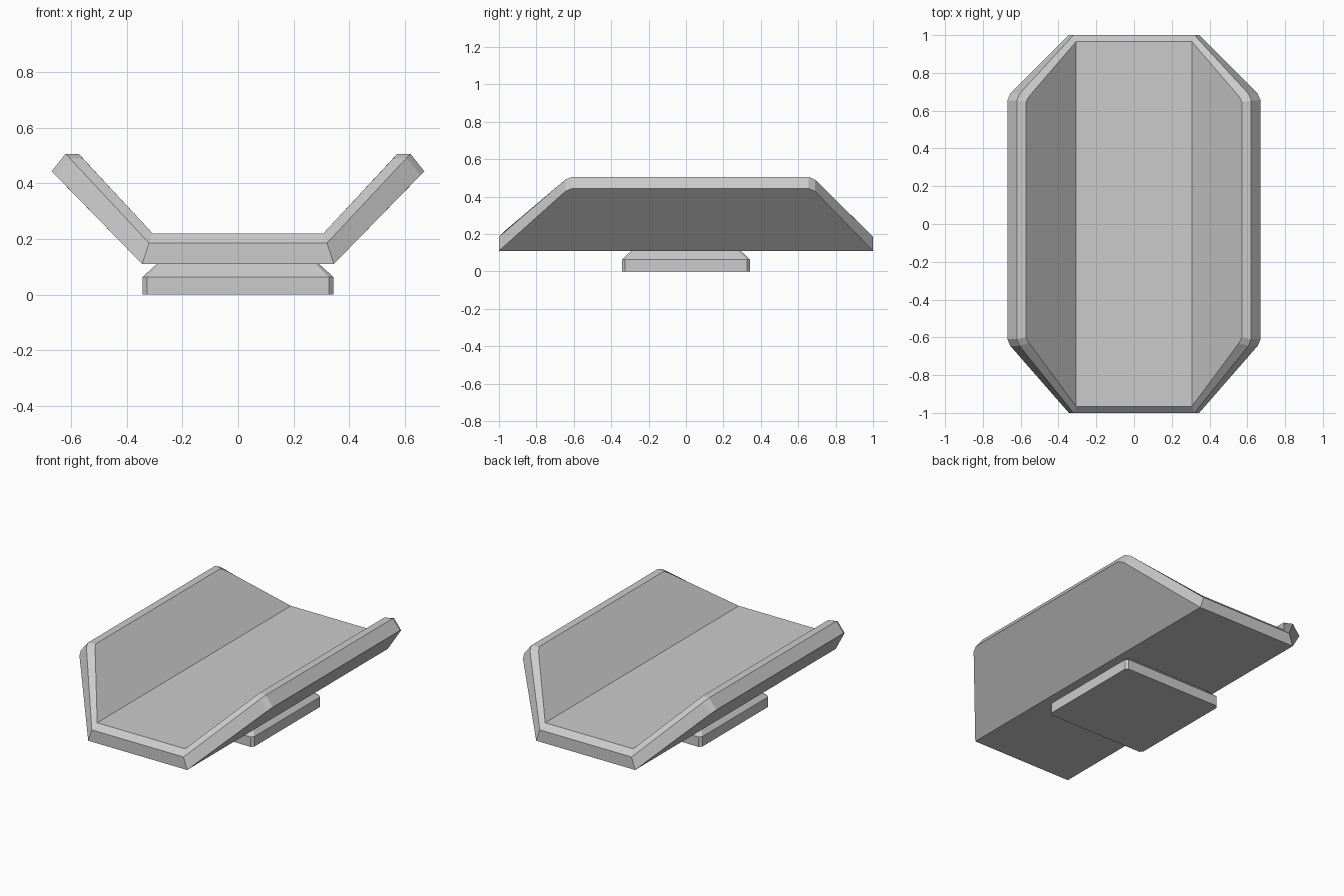
import bpy, bmesh

if "Cube" in bpy.data.objects:
    bpy.data.objects.remove(bpy.data.objects["Cube"])


def finish(bm, name):
    bmesh.ops.recalc_face_normals(bm, faces=bm.faces[:])
    me = bpy.data.meshes.new(name)
    bm.to_mesh(me)
    bm.free()
    ob = bpy.data.objects.new(name, me)
    bpy.context.collection.objects.link(ob)
    return ob


def bridge(bm, a, b):
    n = len(a)
    for i in range(n):
        j = (i + 1) % n
        bm.faces.new((a[i], a[j], b[j], b[i]))


# Tray: folded sheet with outer skin, rim edge and chamfered inner skin.
# Each layer: fold point (x, y, z), then the wall line's rounded corner
# (x, z), (x, z) and y ends at front and back.
layers = [
    # fold x, fold y, fold z, corner xz, top xz, front ys, back ys
    (0.345, 1.0, 0.11, (0.655, 0.428), (0.67, 0.443), (-0.645, -0.61), (0.655, 0.69)),
    (0.32, 1.0, 0.185, (0.606, 0.491), (0.62, 0.506), (-0.645, -0.61), (0.655, 0.69)),
    (0.307, 0.965, 0.22, (0.556, 0.487), (0.573, 0.506), (-0.63, -0.60), (0.645, 0.675)),
]


def layer_loop(bm, fx, fy, fz, c, t, f, b):
    right = [(fx, -fy, fz), (c[0], f[0], c[1]), (t[0], f[1], t[1]),
             (t[0], b[0], t[1]), (c[0], b[1], c[1]), (fx, fy, fz)]
    left = [(-x, y, z) for x, y, z in reversed(right)]
    return [bm.verts.new(p) for p in right + left]


bm = bmesh.new()
loops = [layer_loop(bm, *spec) for spec in layers]
bridge(bm, loops[0], loops[1])
bridge(bm, loops[1], loops[2])
for L in (loops[0], loops[2]):
    bm.faces.new(L[:6])                       # right wall
    bm.faces.new(L[6:])                       # left wall
    bm.faces.new((L[0], L[5], L[6], L[11]))   # floor
finish(bm, "tray")

# Foot: square block with clipped corners and bevelled top
bm = bmesh.new()


def foot_loop(s, c, z):
    pts = [(s, c - s), (s, s - c), (s - c, s), (c - s, s),
           (-s, s - c), (-s, c - s), (c - s, -s), (s - c, -s)]
    return [bm.verts.new((x, y, z)) for x, y in pts]


rings = [foot_loop(0.343, 0.016, 0.0), foot_loop(0.343, 0.016, 0.063),
         foot_loop(0.292, 0.012, 0.11)]
bridge(bm, rings[0], rings[1])
bridge(bm, rings[1], rings[2])
bm.faces.new(rings[0])
bm.faces.new(rings[2])
finish(bm, "foot")
